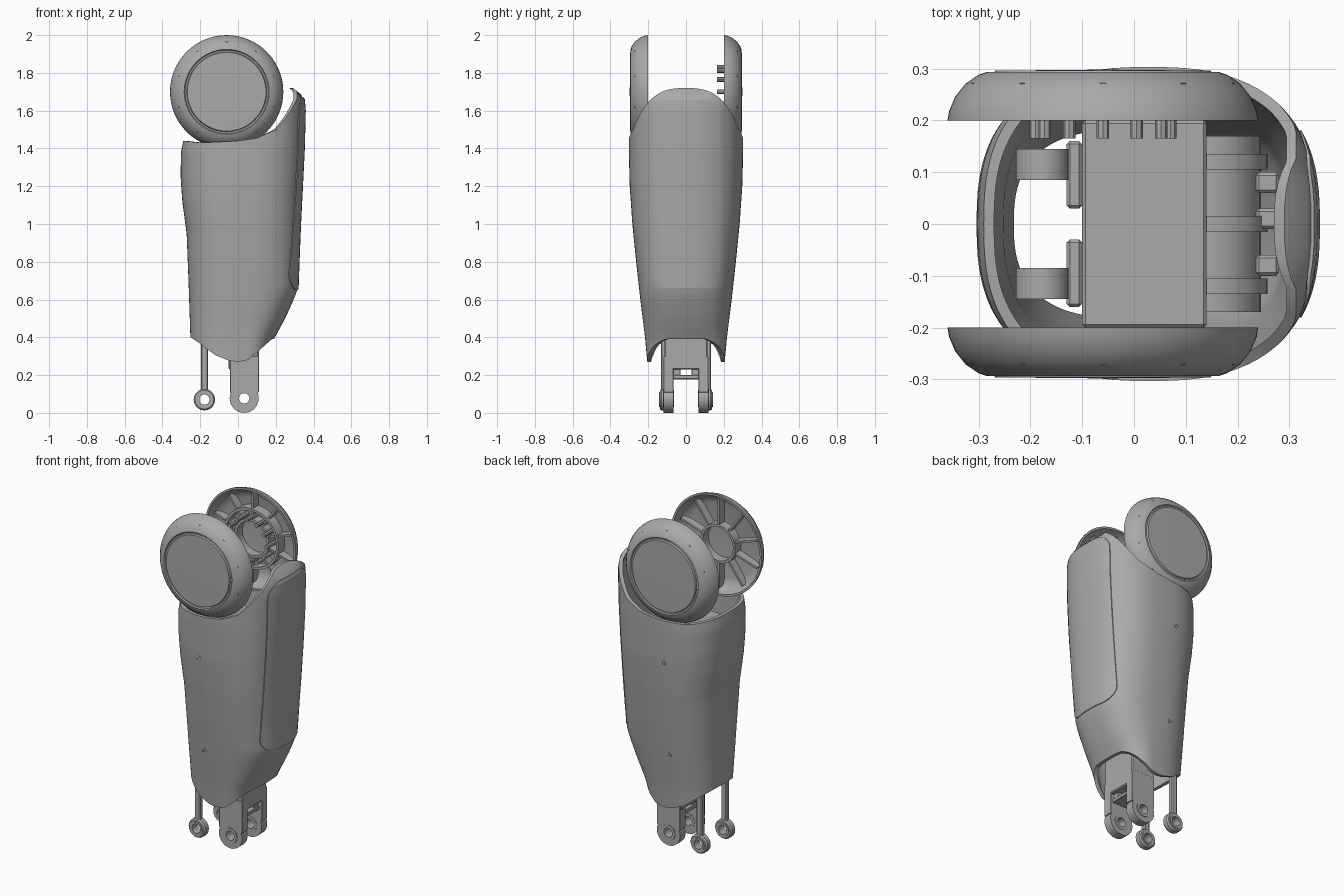
import bpy, bmesh, math
from mathutils import Matrix, Vector

cube = bpy.data.objects.get("Cube")
if cube:
    bpy.data.objects.remove(cube)

grey = bpy.data.materials.new("plain_grey")
grey.use_nodes = True
grey.diffuse_color = (0.4, 0.4, 0.4, 1)
grey.node_tree.nodes["Principled BSDF"].inputs["Base Color"].default_value = (0.4, 0.4, 0.4, 1)


def finish(name, bm, angle=35):
    me = bpy.data.meshes.new(name)
    bm.to_mesh(me)
    bm.free()
    me.materials.append(grey)
    me.shade_smooth()
    me.set_sharp_from_angle(angle=math.radians(angle))
    ob = bpy.data.objects.new(name, me)
    bpy.context.scene.collection.objects.link(ob)
    return ob


def skin(bm, rows, close_rows=True, close_cols=True):
    """Quads over a grid of points."""
    g = [[bm.verts.new(p) for p in r] for r in rows]
    n, m = len(g), len(g[0])
    for i in range(n if close_rows else n - 1):
        for j in range(m if close_cols else m - 1):
            k, l = (i + 1) % n, (j + 1) % m
            bm.faces.new((g[i][j], g[k][j], g[k][l], g[i][l]))


def box(name, x, y, z, bevel=0.006, spin=0.0, pivot=(0, 0, 0)):
    """Box between ranges, optionally turned about the y axis at a pivot."""
    bm = bmesh.new()
    bmesh.ops.create_cube(bm, size=1)
    size = [r[1] - r[0] for r in (x, y, z)]
    mid = [(r[1] + r[0]) / 2 for r in (x, y, z)]
    bmesh.ops.scale(bm, vec=size, verts=bm.verts)
    bmesh.ops.translate(bm, vec=mid, verts=bm.verts)
    if bevel:
        bmesh.ops.bevel(bm, geom=bm.edges[:], offset=bevel, segments=1, affect='EDGES')
    bmesh.ops.transform(bm, matrix=Matrix.Rotation(spin, 4, 'Y'), verts=bm.verts)
    bmesh.ops.translate(bm, vec=pivot, verts=bm.verts)
    return finish(name, bm)


def lathe(name, profile, x, z, segs=32, side=1, closed=True):
    """Turn (radius, y) points about an axis along y."""
    bm = bmesh.new()
    rows = []
    for i in range(segs):
        a = math.tau * i / segs
        rows.append([(x + r * math.cos(a), side * y, z + r * math.sin(a)) for r, y in profile])
    skin(bm, rows, True, closed)
    bmesh.ops.remove_doubles(bm, verts=bm.verts, dist=1e-5)
    bmesh.ops.recalc_face_normals(bm, faces=bm.faces)
    return finish(name, bm)


def ring(name, x, z, r_out, r_in, y0, y1, side=1, segs=32):
    return lathe(name, [(r_out, y0), (r_out, y1), (r_in, y1), (r_in, y0)], x, z, segs, side)


def drum(name, x, z, r, y0, y1, side=1, segs=32):
    return lathe(name, [(0, y0), (r, y0), (r, y1), (0, y1)], x, z, segs, side, False)


def lerp(table, v):
    if v <= table[0][0]:
        return table[0][1]
    for (a, p), (b, q) in zip(table, table[1:]):
        if v <= b:
            return p + (q - p) * (v - a) / (b - a)
    return table[-1][1]


# Shin shell outlines: back edge, front edge, half depth and end trims
SEAM, POWER, WALL = 0.03, 2.6, 0.02
LEFT = [(.27, -.25), (.4, -.252), (.7, -.262), (.95, -.272), (1.12, -.295),
        (1.25, -.304), (1.38, -.302), (1.45, -.288)]
RIGHT = [(.27, .15), (.39, .19), (.5, .25), (.6, .295), (.66, .317), (.8, .322),
         (1.0, .33), (1.4, .35), (1.6, .355), (1.66, .35), (1.7, .325), (1.72, .29)]
DEPTH = [(.27, .205), (.4, .217), (.6, .242), (.8, .264), (1.0, .284), (1.2, .298), (1.4, .303)]
TOP = [(-.3, 1.44), (-.2, 1.43), (0, 1.44), (.1, 1.455), (.2, 1.5), (.25, 1.56),
       (.3, 1.64), (.343, 1.71), (.35, 1.72)]
BOTTOM = [(-.25, .4), (-.2, .365), (-.12, .305), (-.05, .277), (0, .27), (.06, .28), (.12, .325), (.18, .39)]


def half_width(z, right):
    return lerp(RIGHT, z) - SEAM if right else SEAM - lerp(LEFT, z)


def shell_point(a, z, inset=0.0):
    c, s = math.cos(a), math.sin(a)
    w = half_width(z, c > 0) - inset
    d = lerp(DEPTH, z) - inset
    e = 2 / POWER
    return (SEAM + math.copysign(abs(c) ** e * w, c), math.copysign(abs(s) ** e * d, s), z)


bm = bmesh.new()
columns = []
for i in range(96):
    a = math.tau * i / 96
    lo = lerp(BOTTOM, shell_point(a, .39)[0])
    hi = lerp(TOP, shell_point(a, 1.4)[0])
    zs = [lo + (hi - lo) * k / 40 for k in range(41)]
    columns.append([shell_point(a, z) for z in zs] + [shell_point(a, z, WALL) for z in reversed(zs)])
skin(bm, columns)
bmesh.ops.recalc_face_normals(bm, faces=bm.faces)
finish("shin_shell", bm)

# Rounded panel set on the shell
bm = bmesh.new()
rows, corner = [], 0.09
for k in range(49):
    z = 1.16 - .51 * math.cos(math.pi * k / 48)
    d = max(0, abs(z - 1.16) - (.51 - corner))
    w = .18 - corner + math.sqrt(max(0, corner ** 2 - d ** 2))
    row = []
    for j in range(17):
        y = w * (j / 8 - 1)
        x = SEAM + half_width(z, True) * (1 - abs(y / lerp(DEPTH, z)) ** POWER) ** (1 / POWER)
        row.append((x - .004, y, z))
    rows.append(row)
skin(bm, rows, False, False)
ext = bmesh.ops.extrude_face_region(bm, geom=bm.faces[:])
bmesh.ops.translate(bm, vec=(.008, 0, 0), verts=[g for g in ext["geom"] if isinstance(g, bmesh.types.BMVert)])
bmesh.ops.recalc_face_normals(bm, faces=bm.faces)
finish("shin_panel", bm)

# Knee discs: domed outside, hollow ribbed inside
KX, KZ = -.06, 1.7
DISC = [(0, .298), (.208, .296), (.212, .287), (.22, .287), (.225, .293), (.24, .288), (.265, .271),
        (.285, .246), (.297, .218), (.3, .2), (.288, .2), (.278, .235), (.25, .262), (.22, .27), (0, .27)]
for side in (-1, 1):
    lathe("knee_disc", DISC, KX, KZ, 64, side, False)
    ring("knee_hub", KX, KZ, .115, .1, .215, .272, side)
    ys = sorted((side * .222, side * .272))
    for i in range(10):
        box("knee_rib", (.112, .265), ys, (-.006, .006), 0, math.tau * (i + .5) / 10, (KX, 0, KZ))
ring("knee_bearing", KX, KZ, .18, .165, .21, .272)
for i in range(12):
    a = math.tau * i / 12
    drum("knee_peg", KX + .13 * math.cos(a), KZ + .13 * math.sin(a), .012, .165, .272, 1, 8)

# Side screws
for side in (-1, 1):
    for z in (.61, 1.18):
        x = -.055
        t = abs((x - SEAM) / half_width(z, False))
        y = lerp(DEPTH, z) * (1 - t ** POWER) ** (1 / POWER)
        ring("side_screw", x, z, .015, .007, y - .01, y + .003, side, 8)

# Drive block and motor inside the shell
box("drive_block", (-.1, .14), (-.2, .2), (.6, 1.3))
box("block_cheek", (-.13, -.1), (-.16, -.03), (.8, 1.25))
box("block_cheek", (-.13, -.1), (.03, .16), (.8, 1.25))
drum("motor", .14, 1.17, .105, -.17, .17)
for y in (-.12, 0, .12):
    ring("motor_band", .14, 1.17, .118, .1, y - .015, y + .015)
for y in (-.08, .01, .08):
    box("front_bracket", (.235, .28), (y - .02, y + .02), (1.05, 1.22))

# Ankle fork
box("ankle_block", (-.05, .11), (-.115, .115), (.23, .62))
box("ankle_bridge", (-.03, .095), (-.1, .1), (.178, .2), .003)
AX, AZ = .033, .077
for side in (-1, 1):
    span = sorted((side * .066, side * .118))
    box("ankle_arm", (AX - .076, AX + .077), span, (AZ + .031, .3), .002)
    box("ankle_web", (-.02, .085), sorted((side * .03, side * .09)), (.19, .24), .002)
    ring("ankle_eye", AX, AZ, .077, .029, .066, .118, side)
    ring("ankle_bush", AX, AZ, .045, .027, .064, .122, side)

# Push rods with eyes at both ends
RX, RZ = -.178, .07
for side in (-1, 1):
    box("push_rod", (RX - .019, RX + .019), sorted((side * .1, side * .132)), (RZ + .045, 1.25), .006)
    lathe("rod_eye", [(.05, .094), (.057, .102), (.057, .13), (.05, .138), (.029, .138), (.029, .094)],
          RX, RZ, 20, side)
    ring("rod_bush", RX, RZ, .04, .027, .09, .142, side, 20)
    ring("rod_top_eye", RX, 1.29, .052, .022, .085, .145, side, 20)
    box("rod_link", (RX, -.1), sorted((side * .1, side * .13)), (1.2, 1.24), .004)
